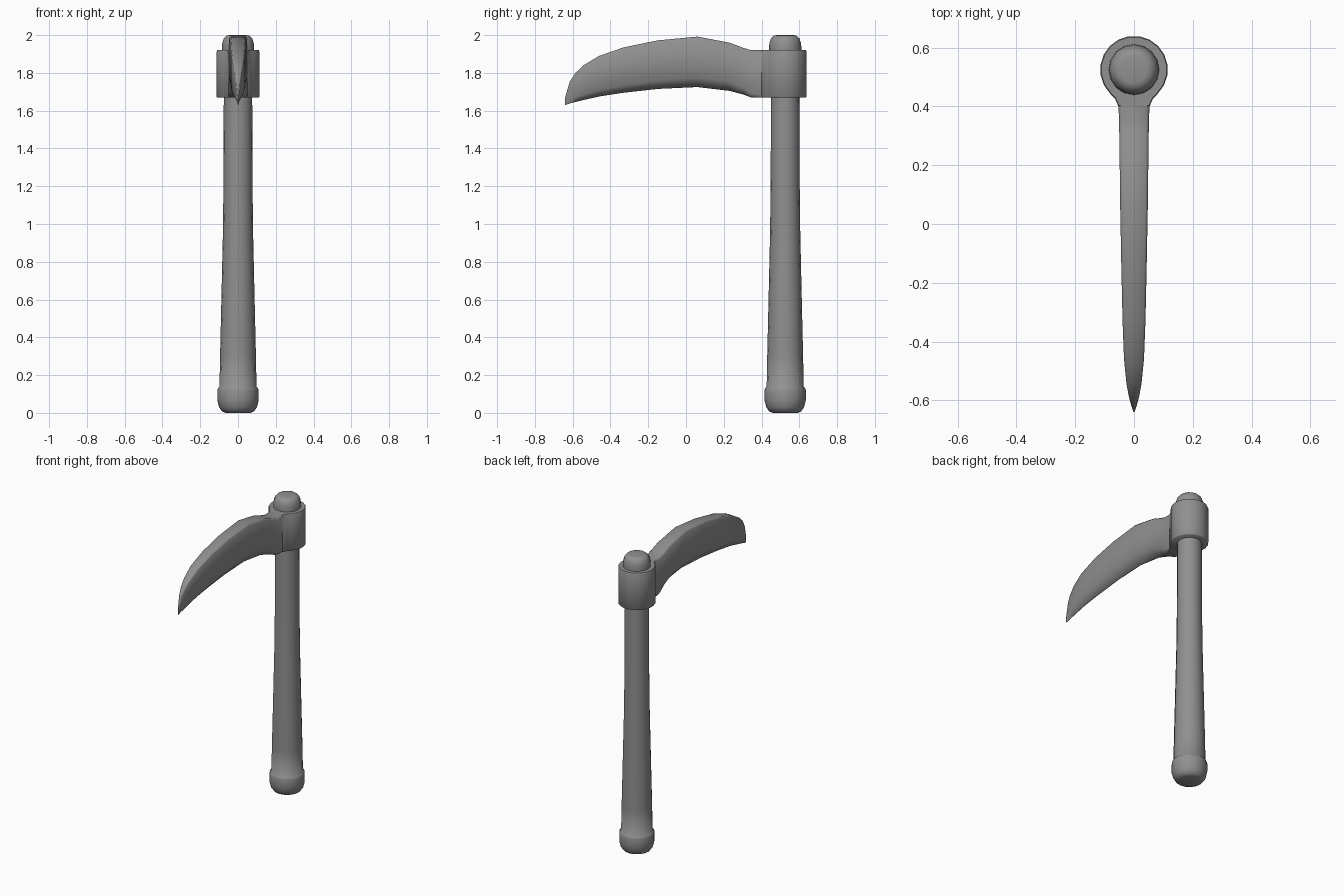
import bpy, bmesh, math

if "Cube" in bpy.data.objects:
    bpy.data.objects.remove(bpy.data.objects["Cube"])

CY = 0.525  # handle axis position

# dark grey finish shared by all parts
grey = bpy.data.materials.new("dark_grey")
grey.diffuse_color = (0.28, 0.28, 0.28, 1)
grey.use_nodes = True
grey.node_tree.nodes["Principled BSDF"].inputs["Base Color"].default_value = grey.diffuse_color


def finish(name, bm, angle):
    bmesh.ops.remove_doubles(bm, verts=bm.verts, dist=0.0001)
    bmesh.ops.recalc_face_normals(bm, faces=bm.faces)
    me = bpy.data.meshes.new(name)
    bm.to_mesh(me)
    bm.free()
    me.materials.append(grey)
    ob = bpy.data.objects.new(name, me)
    bpy.context.collection.objects.link(ob)
    bpy.ops.object.select_all(action='DESELECT')
    ob.select_set(True)
    bpy.context.view_layer.objects.active = ob
    bpy.ops.object.shade_smooth_by_angle(angle=math.radians(angle))
    return ob


def loft(name, rings, angle=60):
    """Skin a list of closed rings and cap both ends."""
    bm = bmesh.new()
    loops = [[bm.verts.new(p) for p in r] for r in rings]
    n = len(loops[0])
    for a, b in zip(loops, loops[1:]):
        for i in range(n):
            j = (i + 1) % n
            bm.faces.new((a[i], a[j], b[j], b[i]))
    bm.faces.new(loops[0])
    bm.faces.new(loops[-1])
    return finish(name, bm, angle)


def lathe(name, profile, sides=16):
    return loft(name, [[(r * math.cos(2 * math.pi * i / sides),
                         CY + r * math.sin(2 * math.pi * i / sides), z)
                        for i in range(sides)] for r, z in profile])


# tapered handle with rounded pommel
lathe("handle", [(0.065, 0.0), (0.085, 0.008), (0.1, 0.03), (0.109, 0.065),
                 (0.109, 0.12), (0.105, 0.132), (0.098, 0.138), (0.095, 0.3),
                 (0.088, 0.6), (0.08, 0.95), (0.077, 1.2), (0.075, 1.75)])

# rounded handle end above the collar
lathe("handle_top", [(0.075, 1.75), (0.085, 1.9), (0.086, 1.935),
                     (0.083, 1.96), (0.075, 1.983), (0.06, 1.997), (0.045, 2.0)])

# collar: round socket with a neck flaring into the blade
R = 0.115
outline = [(R * math.cos(math.radians(a)), CY + R * math.sin(math.radians(a)))
           for a in range(-45, 226, 18)]
outline += [(-0.064, 0.425), (-0.053, 0.40), (0.053, 0.40), (0.064, 0.425)]
loft("collar", [[(x * s, CY + (y - CY) * s, z) for x, y in outline]
                for s, z in ((0.97, 1.67), (1, 1.674), (1, 1.912), (0.97, 1.92))])

# curved blade: y, top z, bottom z, half width, edge half width, bevel height
stations = [
    (0.42, 1.92, 1.67, 0.053, 0.050, 0.01),
    (0.345, 1.92, 1.67, 0.051, 0.040, 0.02),
    (0.305, 1.932, 1.685, 0.050, 0.022, 0.035),
    (0.23, 1.96, 1.705, 0.049, 0.006, 0.05),
    (0.06, 1.992, 1.725, 0.047, 0.003, 0.05),
    (-0.15, 1.972, 1.715, 0.043, 0.003, 0.045),
    (-0.33, 1.935, 1.695, 0.039, 0.003, 0.04),
    (-0.46, 1.89, 1.675, 0.034, 0.002, 0.035),
    (-0.54, 1.842, 1.657, 0.026, 0.002, 0.03),
    (-0.585, 1.80, 1.646, 0.018, 0.002, 0.025),
    (-0.615, 1.755, 1.638, 0.010, 0.001, 0.02),
    (-0.64, 1.67, 1.63, 0.002, 0.001, 0.01),
]
rings = []
for y, t, b, w, e, h in stations:
    half = [(w * 0.82, t), (w, t - min(0.009, w)), (w, b + h), (e, b)]
    rings.append([(x, y, z) for x, z in half] +
                 [(-x, y, z) for x, z in reversed(half)])
loft("blade", rings)
